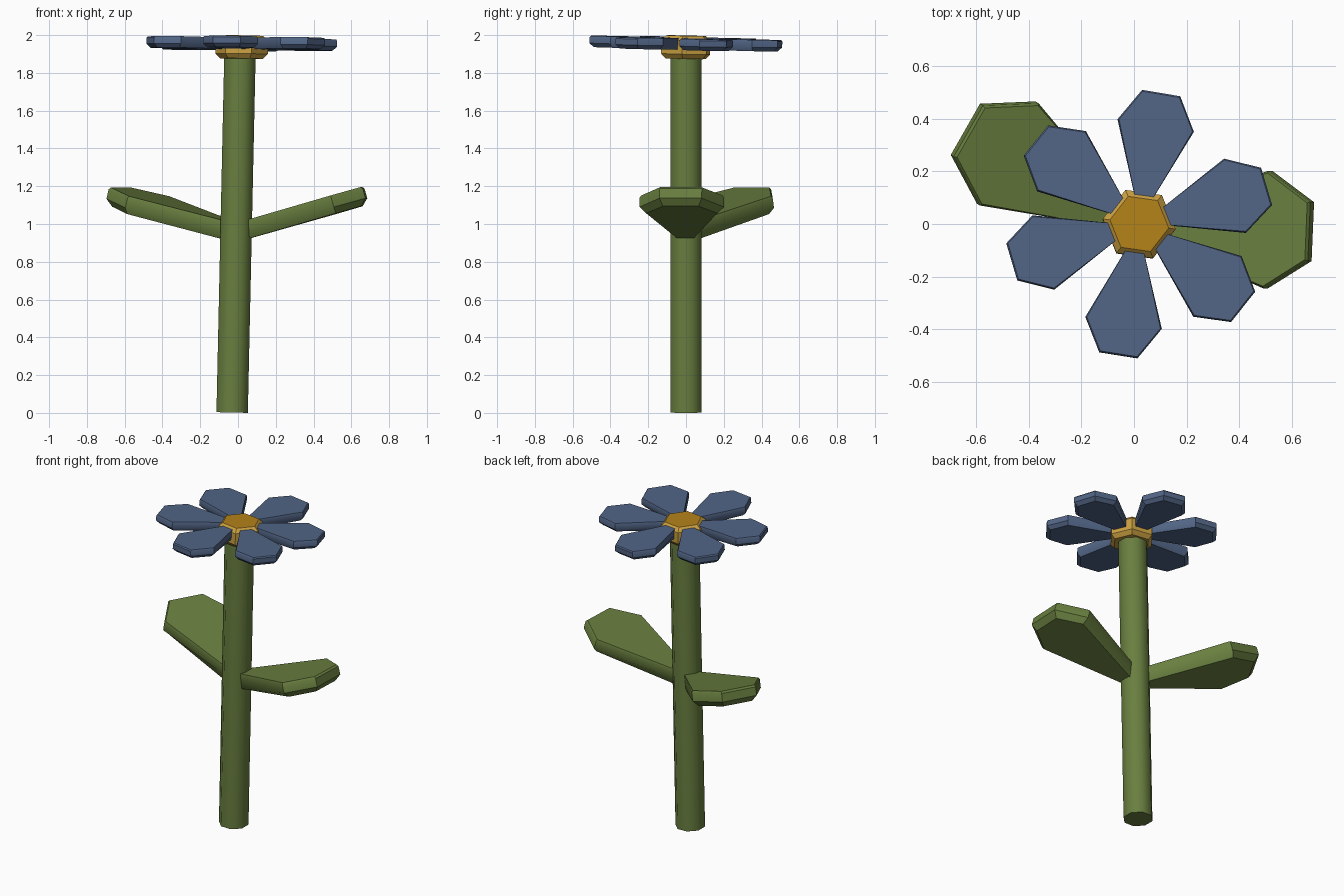
import bpy, bmesh, math
from mathutils import Matrix, Vector

if "Cube" in bpy.data.objects:
    bpy.data.objects.remove(bpy.data.objects["Cube"])


def material(name, rgb):
    m = bpy.data.materials.new(name)
    m.diffuse_color = (*rgb, 1)
    m.use_nodes = True
    m.node_tree.nodes["Principled BSDF"].inputs["Base Color"].default_value = m.diffuse_color
    return m


GREEN = material("leaf_green", (0.14, 0.21, 0.050))
BLUE = material("petal_blue", (0.084, 0.130, 0.238))
GOLD = material("rim_gold", (0.60, 0.36, 0.055))
AMBER = material("centre_amber", (0.46, 0.225, 0.010))


def loft(name, rings, mats, matrix, angle=35):
    """Closed solid through a stack of equal-sized rings, bottom to top."""
    bm = bmesh.new()
    loops = [[bm.verts.new(matrix @ Vector(p)) for p in ring] for ring in rings]
    n = len(loops[0])
    for a, b in zip(loops, loops[1:]):
        for i in range(n):
            j = (i + 1) % n
            bm.faces.new((a[i], a[j], b[j], b[i]))
    bm.faces.new(loops[0][::-1])
    cap = bm.faces.new(loops[-1])
    cap.material_index = len(mats) - 1
    bmesh.ops.recalc_face_normals(bm, faces=bm.faces)
    me = bpy.data.meshes.new(name)
    bm.to_mesh(me)
    bm.free()
    for m in mats:
        me.materials.append(m)
    ob = bpy.data.objects.new(name, me)
    bpy.context.collection.objects.link(ob)
    bpy.context.view_layer.objects.active = ob
    ob.select_set(True)
    bpy.ops.object.shade_smooth_by_angle(angle=math.radians(angle))
    ob.select_set(False)
    return ob


def circle(r, z, n, turn=0):
    return [(r * math.cos(math.radians(turn) + math.tau * i / n),
             r * math.sin(math.radians(turn) + math.tau * i / n), z) for i in range(n)]


def blade(base, wide, tip, half, thick, inset):
    """Rings of a six-sided blade along +x with its top at z = 0."""
    def outline(d, z):
        b, w, t = 0.2 * half, half - d, 0.5 * half - 0.5 * d
        return [(base, -b, z), (wide, -w, z), (tip - d, -t, z),
                (tip - d, t, z), (wide, w, z), (base, b, z)]
    return [outline(inset, -thick), outline(0, -0.65 * thick),
            outline(0, -0.12 * thick), outline(inset * 0.25, 0)]


def rot(deg, axis):
    return Matrix.Rotation(math.radians(deg), 4, axis)


# Stem, leaning slightly to the right
lean = Matrix.Translation((-0.031, 0, 0.002)) @ rot(1.25, 'Y')
loft("stem", [circle(0.09, 0, 8, 22.5), circle(0.09, 1.89, 8, 22.5)], [GREEN], lean, 50)

# Two leaves rising from the stem
for name, yaw, rise, wide, tip in (("right_leaf", -2.4, 16, 0.53, 0.70),
                                   ("left_leaf", 150.3, 15, 0.55, 0.735)):
    place = Matrix.Translation((-0.01, 0, 1.005)) @ rot(yaw, 'Z') @ rot(-rise, 'Y')
    loft(name, blade(0.05, wide, tip, 0.224, 0.098, 0.035), [GREEN], place)

# Flower head, tilted a little
head = Matrix.Translation((0.02, 0, 1.985)) @ rot(-1.3, 'X') @ rot(0.7, 'Y')
for i, yaw in enumerate((16.5, 80.5, 141, 196.5, 261, 321.5)):
    loft(f"petal_{i + 1}", blade(0.09, 0.38, 0.505, 0.147, 0.06, 0.022),
         [BLUE], head @ rot(yaw, 'Z'))

# Six-sided centre with a bevelled rim and darker top
loft("flower_centre",
     [circle(r, z, 6, -8) for r, z in ((0.115, -0.11), (0.14, -0.085),
                                       (0.14, -0.012), (0.113, 0.012))],
     [GOLD, AMBER], head, 30)
